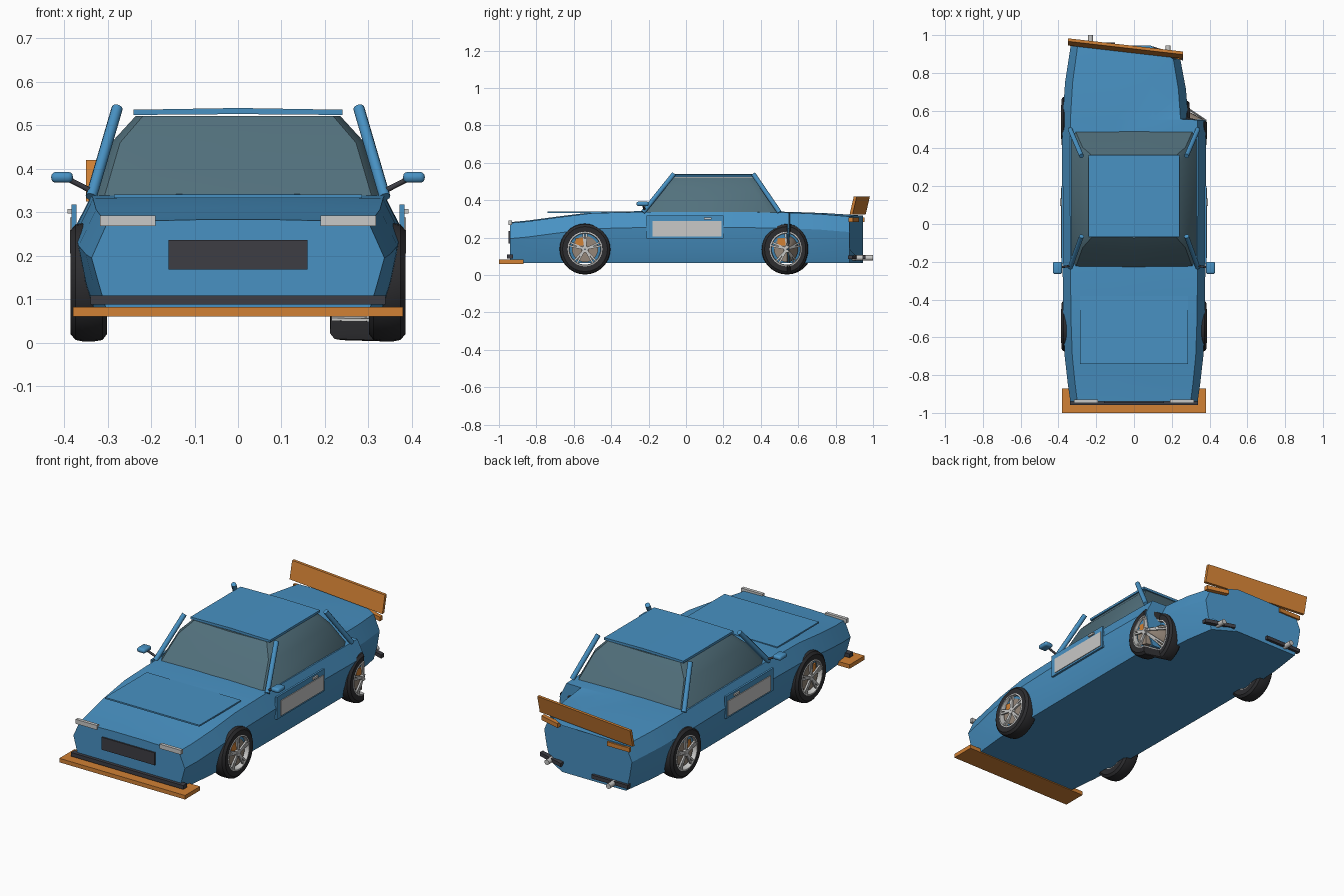
import bpy, bmesh, math
from mathutils import Vector, Matrix

if "Cube" in bpy.data.objects:
    bpy.data.objects.remove(bpy.data.objects["Cube"])


def material(name, rgb):
    m = bpy.data.materials.new(name)
    m.diffuse_color = (*rgb, 1)
    m.use_nodes = True
    m.node_tree.nodes["Principled BSDF"].inputs["Base Color"].default_value = m.diffuse_color
    return m


BLUE = material("blue paint", (.065, .285, .545))
ORANGE = material("orange", (.64, .22, .035))
TRIM = material("dark trim", (.047, .047, .057))
RUBBER = material("tyre black", (.026, .026, .029))
SILVER = material("light grey", (.58, .58, .57))
GLASS = material("dark glass", (.085, .165, .205))
DISC = material("brake disc", (.30, .24, .19))


def crush(p):
    """Crash damage: the rear right corner is pushed inwards and forwards."""
    if p.x > .1 and p.y > .553:
        return Vector((p.x - .09, p.y - .18 * (p.y - .55), p.z))
    return p


def finish(name, bm, mat, smooth=0, dent=False):
    if dent:
        for v in bm.verts:
            v.co = crush(v.co)
    bmesh.ops.recalc_face_normals(bm, faces=bm.faces)
    me = bpy.data.meshes.new(name)
    bm.to_mesh(me)
    bm.free()
    me.materials.append(mat)
    ob = bpy.data.objects.new(name, me)
    bpy.context.collection.objects.link(ob)
    if smooth:
        bpy.ops.object.select_all(action='DESELECT')
        ob.select_set(True)
        bpy.context.view_layer.objects.active = ob
        bpy.ops.object.shade_smooth_by_angle(angle=math.radians(smooth))
    return ob


def add_box(bm, lo, hi, rot=None):
    lo, hi = Vector(lo), Vector(hi)
    m = Matrix.Translation((lo + hi) / 2) @ Matrix.Diagonal((*(hi - lo), 1))
    bmesh.ops.create_cube(bm, size=1, matrix=(rot or Matrix()) @ m)


def box(name, lo, hi, mat, bevel=0):
    bm = bmesh.new()
    add_box(bm, lo, hi)
    if bevel:
        bmesh.ops.bevel(bm, geom=bm.edges[:], offset=bevel, segments=3,
                        profile=.5, affect='EDGES')
    return finish(name, bm, mat, 40 if bevel else 0)


def tube(name, a, b, r, mat, n=10):
    a, b = Vector(a), Vector(b)
    bm = bmesh.new()
    m = Matrix.Translation((a + b) / 2) @ (b - a).to_track_quat('Z', 'Y').to_matrix().to_4x4()
    bmesh.ops.create_cone(bm, cap_ends=True, segments=n, radius1=r, radius2=r,
                          depth=(b - a).length, matrix=m)
    return finish(name, bm, mat, 40)


def loft(name, rings, mat, smooth=0, dent=False):
    bm = bmesh.new()
    vs = [[bm.verts.new(p) for p in ring] for ring in rings]
    n = len(vs[0])
    for a, b in zip(vs, vs[1:]):
        for i in range(n):
            j = (i + 1) % n
            bm.faces.new((a[i], a[j], b[j], b[i]))
    bm.faces.new(vs[0])
    bm.faces.new(vs[-1])
    return finish(name, bm, mat, smooth, dent)


def slanted(name, x0, x1, y0, y1, depth, z0, z1, mat, lean=0):
    """Bar running from (x0, y0) to (x1, y1), optionally leaning back."""
    rings = [[(x, y, z0), (x, y + depth, z0), (x, y + depth + lean, z1), (x, y + lean, z1)]
             for x, y in ((x0, y0), (x1, y1))]
    return loft(name, rings, mat)


# body shell: y, half width, deck height
def body_ring(y, w, top):
    half = [(.26 * w, top + .003), (.89 * w, top - .002), (w, top - .085),
            (.955 * w, .14), (.89 * w, .065), (.26 * w, .065)]
    return [(x, y, z) for x, z in half] + [(-x, y, z) for x, z in reversed(half)]


stations = [(-.94, .337, .28), (-.85, .350, .288), (-.70, .367, .308), (-.50, .375, .333),
            (-.2, .378, .340), (.2, .38, .340), (.45, .38, .337), (.551, .378, .335),
            (.556, .378, .335), (.75, .365, .328), (.945, .335, .315)]
loft("body", [body_ring(*s) for s in stations], BLUE, 25, dent=True)

# greenhouse glass
cabin = [(.34, .333, -.23, .49), (.46, .292, -.125, .405), (.522, .235, -.065, .36)]
rings = []
for z, w, f, b in cabin:
    z0 = z - (.01 if z < .4 else 0)
    rings.append([(-.93 * w, f, z0), (0, f - .008, z0), (.93 * w, f, z0), (w, f + .04, z0),
                  (w, b - .04, z0), (.93 * w, b, z0), (0, b + .006, z0), (-.93 * w, b, z0),
                  (-w, b - .04, z0), (-w, f + .04, z0)])
loft("cabin_glass", rings, GLASS, 35)

# roof plate with a slight crown
loft("roof", [[(-.24, y, .524), (0, y, .526), (.24, y, .524),
               (.24, y, .536), (0, y, .54), (-.24, y, .536)] for y in (-.068, .365)], BLUE)

# bonnet panel
box("bonnet", (-.285, -.74, .333), (.285, -.38, .341), BLUE)

# parts on both sides
for side, s in (("left", -1), ("right", 1)):
    def sx(a, b):
        return (min(a * s, b * s), max(a * s, b * s))
    tube("front_pillar_" + side, (.338 * s, -.23, .335), (.278 * s, -.065, .54), .013, BLUE)
    tube("rear_pillar_" + side, (.338 * s, .50, .335), (.278 * s, .36, .54), .013, BLUE)
    tube("mirror_arm_" + side, (.33 * s, -.22, .345), (.39 * s, -.23, .376), .006, TRIM)
    a, b = sx(.38, .43)
    box("mirror_" + side, (a, -.265, .368), (b, -.2, .393), BLUE, .011)
    a, b = sx(.372, .383)
    box("door_panel_" + side, (a, -.21, .195), (b, .2, .318), BLUE)
    a, b = sx(.38, .387)
    box("door_plate_" + side, (a, -.18, .205), (b, .19, .288), SILVER)
    a, b = sx(.38, .392)
    box("door_handle_" + side, (a, .095, .297), (b, .135, .308), SILVER)
    a, b = sx(.19, .318)
    box("headlight_" + side, (a, -.948, .268), (b, -.93, .292), SILVER)

# nose parts
box("grille", (-.16, -.948, .168), (.16, -.93, .236), TRIM)
box("front_bumper", (-.34, -.958, .088), (.34, -.925, .109), TRIM)
box("splitter", (-.38, -1.0, .06), (.38, -.87, .082), ORANGE)

# tail parts, bent with the damaged corner
slanted("rear_wing", -.35, .26, .945, .875, .016, .325, .42, ORANGE, .022)
slanted("tail_light_left", -.325, -.19, .94, .94, .014, .285, .308, ORANGE)
slanted("tail_light_right", .13, .25, .90, .868, .024, .285, .308, ORANGE)
slanted("rear_bumper_left", -.32, -.10, .935, .935, .025, .085, .105, TRIM)
slanted("rear_bumper_right", .10, .26, .915, .865, .025, .085, .105, TRIM)
for name, x, y in (("left", -.23, 1.0), ("right", .18, .945)):
    tube("exhaust_" + name, (x, y - .1, .092), (x, y, .092), .014, SILVER, 14)


# wheels, modelled facing +x at the origin
def place(name, bm, mat, s, y, dent, smooth):
    for v in bm.verts:
        v.co = Vector((v.co.x * s, v.co.y + y, v.co.z + .139))
    finish(name, bm, mat, smooth, dent)


def lathe(profile, n=32):
    bm = bmesh.new()
    rows = [[bm.verts.new((x, r * math.cos(t), r * math.sin(t))) for x, r in profile]
            for t in (2 * math.pi * i / n for i in range(n))]
    k = len(profile)
    for i in range(n):
        a, b = rows[i], rows[(i + 1) % n]
        for j in range(k):
            bm.faces.new((a[j], a[(j + 1) % k], b[(j + 1) % k], b[j]))
    return bm


tyre = [(.303, .09), (.302, .12), (.312, .133), (.33, .136), (.358, .136), (.374, .133),
        (.385, .12), (.384, .092), (.36, .09)]
rim = [(.305, .084), (.305, .092), (.384, .093), (.386, .086), (.375, .083)]

for name, s, y in (("front_left", -1, -.54), ("front_right", 1, -.54),
                   ("rear_left", -1, .54), ("rear_right", 1, .54)):
    dent = name == "rear_right"
    place("tyre_" + name, lathe(tyre), RUBBER, s, y, dent, 35)
    place("rim_" + name, lathe(rim), SILVER, s, y, dent, 35)
    place("brake_disc_" + name, lathe([(.34, .01), (.34, .07), (.37, .07), (.37, .01)]),
          DISC, s, y, dent, 35)
    bm = bmesh.new()
    add_box(bm, (.362, -.05, .018), (.374, -.008, .058))
    place("brake_caliper_" + name, bm, ORANGE, s, y, dent, 0)
    # hub and five split spokes
    bm = lathe([(.36, .002), (.36, .02), (.384, .018), (.384, .002)], 16)
    for i in range(5):
        for twist in (-.11, .11):
            turn = Matrix.Rotation(2 * math.pi * i / 5 + twist, 4, 'X')
            add_box(bm, (.373, -.005, .012), (.382, .005, .087), turn)
    place("spokes_" + name, bm, SILVER, s, y, dent, 30)
